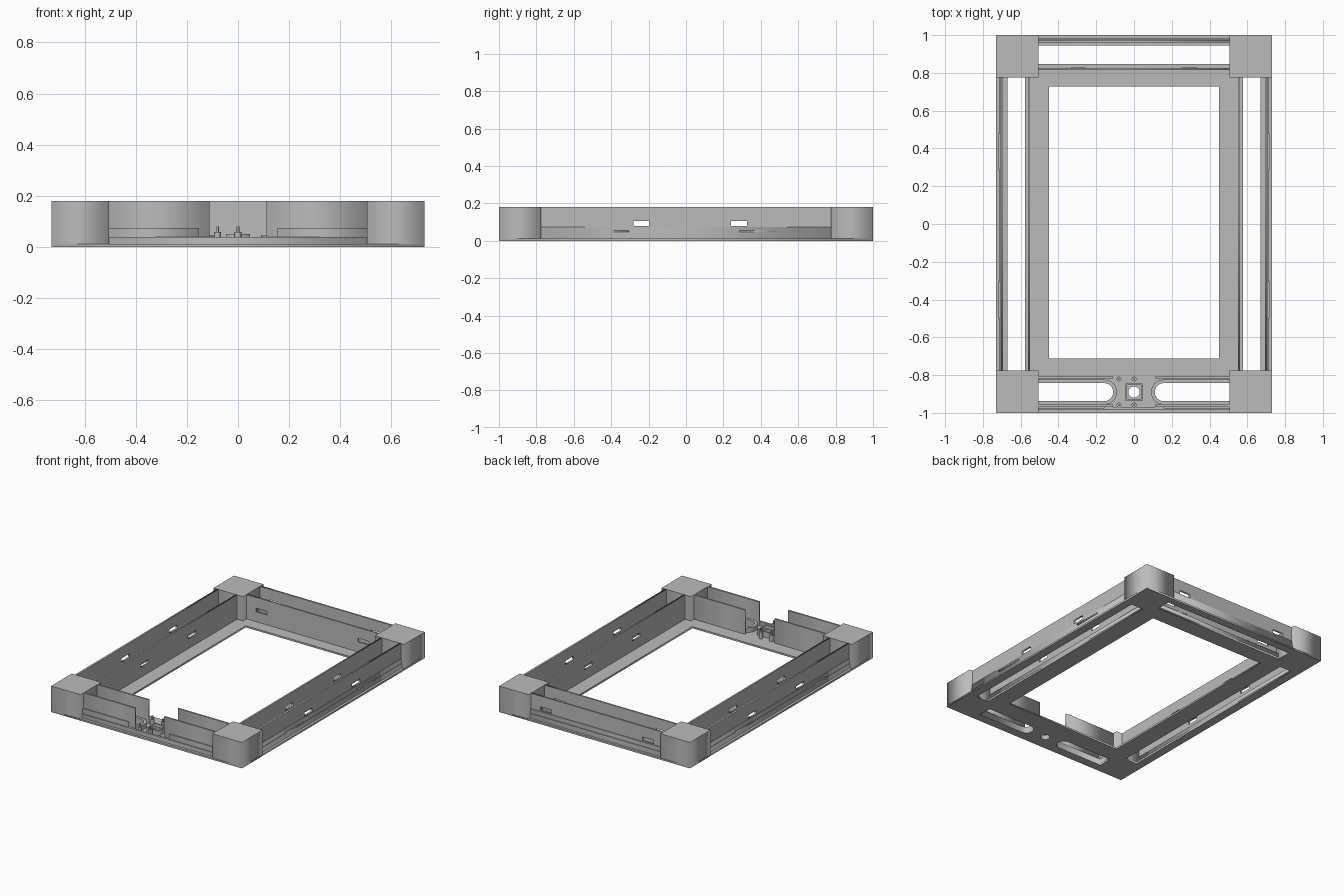
import bpy, math
from mathutils import Matrix

if "Cube" in bpy.data.objects:
    bpy.data.objects.remove(bpy.data.objects["Cube"])

grey = bpy.data.materials.new("plain_grey")
grey.diffuse_color = (0.5, 0.5, 0.5, 1)
grey.use_nodes = True
grey.node_tree.nodes["Principled BSDF"].inputs["Base Color"].default_value = grey.diffuse_color


def rect(x0, x1, y0, y1):
    return [(x0, y0), (x1, y0), (x1, y1), (x0, y1)]


def circle(x, y, r, n=24):
    return [(x + r * math.cos(2 * math.pi * i / n),
             y + r * math.sin(2 * math.pi * i / n)) for i in range(n)]


def rounded(s, end, far, r, yc):
    """Slot outline with a half-round end nearest the middle."""
    arc = [(s * (end + r - r * math.cos(a)), yc + r * math.sin(a))
           for a in (math.pi * (i / 12 - 0.5) for i in range(13))]
    return [(s * far, yc - r)] + arc + [(s * far, yc + r)]


def plate(name, outlines, lo, hi, matrix=Matrix()):
    """Flat plate from outlines (later ones are holes), lo..hi thick."""
    cu = bpy.data.curves.new(name, 'CURVE')
    cu.dimensions = '2D'
    cu.fill_mode = 'BOTH'
    cu.extrude = (hi - lo) / 2
    for pts in outlines:
        sp = cu.splines.new('POLY')
        sp.points.add(len(pts) - 1)
        for p, q in zip(sp.points, pts):
            p.co = (q[0], q[1], 0, 1)
        sp.use_cyclic_u = True
    ob = bpy.data.objects.new(name, cu)
    bpy.context.collection.objects.link(ob)
    ob.matrix_world = matrix @ Matrix.Translation((0, 0, (lo + hi) / 2))
    bpy.ops.object.select_all(action='DESELECT')
    ob.select_set(True)
    bpy.context.view_layer.objects.active = ob
    bpy.ops.object.convert(target='MESH')
    ob = bpy.context.view_layer.objects.active
    ob.data.materials.clear()
    ob.data.materials.append(grey)
    return ob


def box(name, x0, x1, y0, y1, z0, z1):
    return plate(name, [rect(min(x0, x1), max(x0, x1), min(y0, y1), max(y0, y1))], z0, z1)


# local (u, v, w) to world: walls along y face x, walls along x face y
ALONG_Y = Matrix(((0, 0, 1, 0), (1, 0, 0, 0), (0, 1, 0, 0), (0, 0, 0, 1)))
ALONG_X = Matrix(((1, 0, 0, 0), (0, 0, -1, 0), (0, 1, 0, 0), (0, 0, 0, 1)))

W, L, H = 0.73, 1.0, 0.18      # half width, half length, height
BX, BY = 0.505, 0.775          # inner faces of the corner blocks
T = 0.012                      # base thickness
YC = -0.89                     # centre line of the front rail

# base plate with window, rail slots and lens hole
plate("base_plate", [
    rect(-W, W, -L, L), rect(-0.45, 0.45, -0.712, 0.728),
    rect(0.577, 0.67, -BY, BY), rect(-0.67, -0.577, -BY, BY),
    rect(-BX, BX, 0.846, 0.945),
    rounded(1, 0.11, BX, 0.048, YC), rounded(-1, 0.11, BX, 0.048, YC),
    circle(0, YC, 0.03)], 0, T)

# corner blocks
for sx in (-1, 1):
    for sy in (-1, 1):
        box("corner_block", sx * BX, sx * W, sy * BY, sy * L, 0, H)

# side rails: tall slotted inner and outer walls with stepped feet
side_slots = [rect(c - 0.042, c + 0.042, 0.08, 0.106) for c in (-0.24, 0.283)]
for s in (-1, 1):
    for name, a, b in (("side_inner_wall", 0.55, 0.561), ("side_outer_wall", 0.693, 0.705)):
        lo, hi = sorted((s * a, s * b))
        plate(name, [rect(-BY, BY, T, H)] + side_slots, lo, hi, ALONG_Y)
    box("side_inner_foot", s * 0.561, s * 0.577, -BY, BY, T, 0.04)
    box("side_slot_foot", s * 0.67, s * 0.693, -BY, BY, T, 0.04)
    box("side_outer_foot", s * 0.705, s * 0.713, -BY, BY, T, 0.045)
    box("side_outer_lip", s * 0.705, s * 0.709, -BY, BY, 0.045, 0.075)
    for y0, y1 in ((-0.5, -0.305), (0.285, 0.478)):
        box("side_catch", s * 0.709, s * 0.717, y0, y1, 0.046, 0.056)

# back rail
back_slots = [rect(c - 0.042, c + 0.042, 0.08, 0.106) for c in (-0.39, 0.39)]
for name, a, b in (("back_inner_wall", 0.814, 0.825), ("back_outer_wall", 0.962, 0.974)):
    plate(name, [rect(-BX, BX, T, H)] + back_slots, -b, -a, ALONG_X)
box("back_inner_foot", -BX, BX, 0.825, 0.846, T, 0.04)
box("back_slot_foot", -BX, BX, 0.945, 0.962, T, 0.04)
box("back_outer_foot", -BX, BX, 0.974, 0.984, T, 0.045)
box("back_outer_lip", -BX, BX, 0.974, 0.979, 0.045, 0.075)
for c in (-0.295, 0.295):
    box("back_catch", c - 0.038, c + 0.038, 0.825, 0.831, 0.046, 0.056)

# front rail: walls stop either side of the central gap
for s in (-1, 1):
    box("front_inner_wall", s * 0.112, s * BX, -0.818, -0.807, T, H)
    box("front_outer_wall", s * 0.112, s * BX, -0.968, -0.956, T, H)
    box("front_outer_lip", s * 0.155, s * BX, -0.976, -0.968, 0.04, 0.075)
    # raised rim around each slot
    rim = rounded(s, 0.09, BX, 0.066, YC)
    hole = rounded(s, 0.11, BX - 0.0005, 0.048, YC)
    plate("front_slot_rim", [rim, hole], T, 0.045)
box("front_outer_foot", -BX, BX, -0.982, -0.968, T, 0.04)

# lens seat with a square collar and four screw posts
plate("lens_seat", [rect(-0.046, 0.046, YC - 0.046, YC + 0.046), circle(0, YC, 0.03)], T, 0.03)
plate("lens_collar", [rect(-0.046, 0.046, YC - 0.046, YC + 0.046),
                      rect(-0.037, 0.037, YC - 0.037, YC + 0.037)], 0.03, 0.05)
for x in (-0.08, 0):
    for y in (-0.82, -0.958):
        plate("screw_post", [circle(x, y, 0.013, 16)], T, 0.058)
        plate("post_pin", [circle(x, y, 0.005, 12)], 0.058, 0.08)
